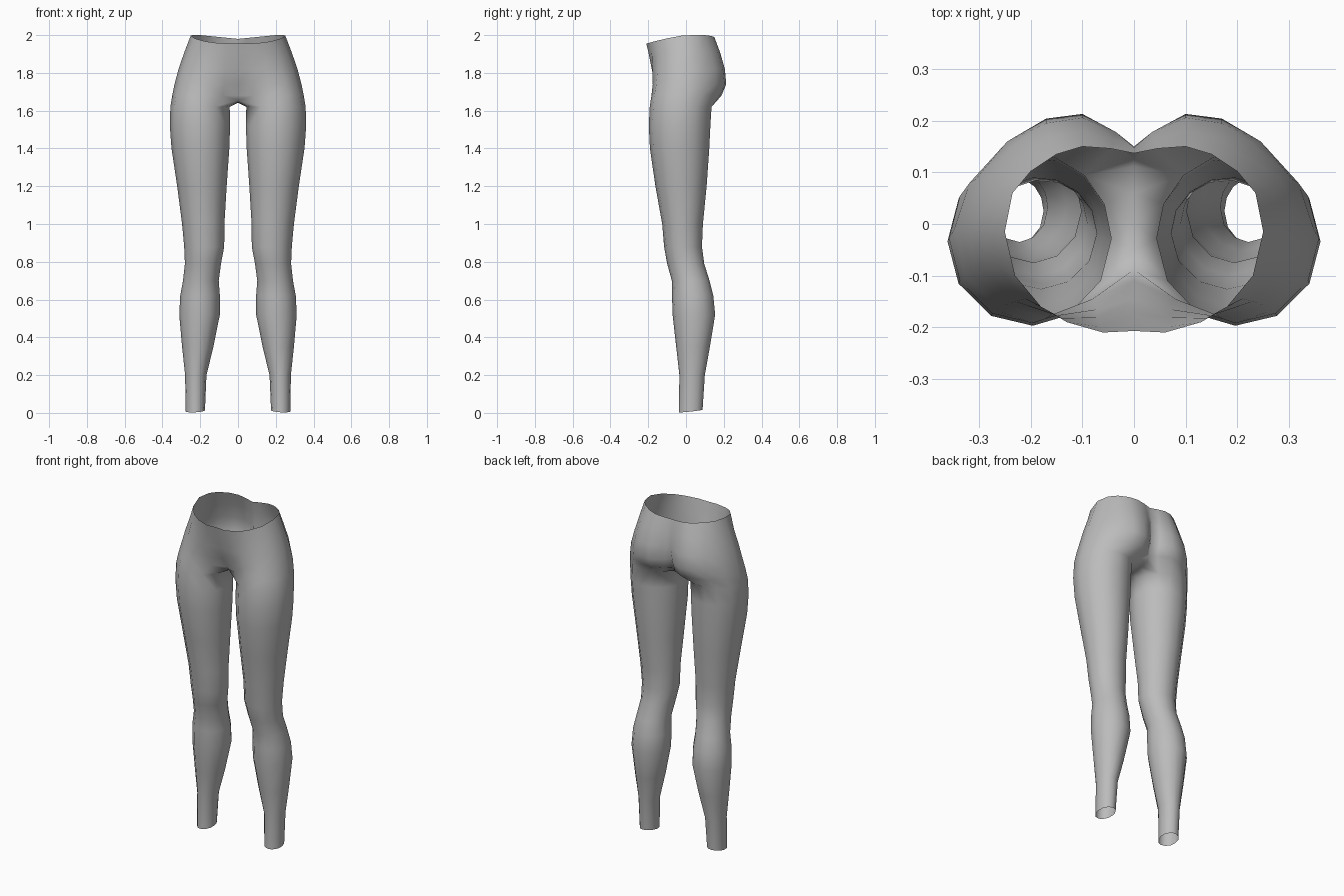
import bpy, bmesh, math

grey = bpy.data.materials.new("fabric grey")
grey.diffuse_color = (0.5, 0.5, 0.5, 1)

# Ring directions, from the inner front round the outside to the inner back;
# the last three face the other leg.
ANGLES = [240, 268, 298, 330, 0, 30, 58, 84, 108, 132, 156, 180, 210]
CHAIN = 10

# Leg cross-sections: z, inner x, outer x, front y, back y
LEG = [
    (0.01, 0.175, 0.277, -0.038, 0.088),
    (0.20, 0.167, 0.280, -0.035, 0.100),
    (0.35, 0.130, 0.296, -0.052, 0.127),
    (0.52, 0.096, 0.311, -0.071, 0.155),
    (0.62, 0.096, 0.306, -0.074, 0.145),
    (0.70, 0.102, 0.291, -0.075, 0.125),
    (0.79, 0.090, 0.281, -0.100, 0.097),
    (0.88, 0.073, 0.285, -0.116, 0.085),
    (1.00, 0.072, 0.296, -0.126, 0.090),
    (1.20, 0.060, 0.322, -0.162, 0.110),
    (1.40, 0.046, 0.352, -0.191, 0.124),
    (1.52, 0.042, 0.361, -0.197, 0.130),
    (1.62, 0.044, 0.358, -0.192, 0.136),
]

# Hip half-outlines, from front centre round the outside to back centre
HIPS = [
    (1.68, [(0, -.11), (.08, -.145), (.17, -.183), (.265, -.168), (.328, -.10), (.348, -.01),
            (.318, .08), (.25, .145), (.17, .18), (.10, .188), (.035, .155), (0, .125)]),
    (1.74, [(0, -.145), (.07, -.165), (.16, -.176), (.25, -.157), (.312, -.095), (.336, -.01),
            (.308, .085), (.245, .16), (.17, .204), (.10, .213), (.035, .178), (0, .142)]),
    (1.82, [(0, -.175), (.07, -.181), (.15, -.177), (.23, -.15), (.29, -.09), (.315, -.01),
            (.285, .085), (.23, .155), (.17, .195), (.10, .206), (.035, .178), (0, .15)]),
    (1.91, [(0, -.197), (.065, -.199), (.14, -.182), (.21, -.145), (.26, -.085), (.284, -.01),
            (.262, .07), (.215, .13), (.16, .168), (.10, .18), (.04, .165), (0, .148)]),
]
WAIST = [(0, -.207), (.06, -.21), (.13, -.19), (.18, -.16), (.23, -.10), (.25, -.015),
         (.235, .06), (.20, .102), (.15, .135), (.10, .15), (.045, .146), (0, .137)]


def waist_z(x, y):
    if y < 0:
        return 2 - 0.045 * (-y / 0.21) ** 1.3
    return 2 - 0.02 * max(0, 1 - x / 0.2)


bm = bmesh.new()


def bridge(low, high):
    for i in range(len(low) - 1):
        bm.faces.new((low[i], low[i + 1], high[i + 1], high[i]))


# Leg tube
rings = []
for k, (z, xi, xo, yf, yb) in enumerate(LEG):
    cx, rx, cy, ry = (xi + xo) / 2, (xo - xi) / 2, (yf + yb) / 2, (yb - yf) / 2
    ring = []
    for a in ANGLES:
        c, s = math.cos(math.radians(a)), math.sin(math.radians(a))
        tilt = 0.007 * s - 0.003 * c if k == 0 else 0      # slanted hem
        ring.append(bm.verts.new((cx + rx * c, cy + ry * s, z + tilt)))
    rings.append(ring)
for a, b in zip(rings, rings[1:]):
    bridge(a + a[:1], b + b[:1])

# Crotch strip along the centre, from back to front
centre = [bm.verts.new((0, y, z)) for y, z in
          [(.112, 1.655), (.06, 1.645), (0, 1.642), (-.05, 1.645), (-.088, 1.655)]]
top = rings[-1]
bridge(top[CHAIN - 1:] + top[:1], centre)

# Hips and waist
previous = [centre[-1]] + top[:CHAIN] + [centre[0]]
rows = [[(x, y, z) for x, y in row] for z, row in HIPS]
rows.append([(x, y, waist_z(x, y)) for x, y in WAIST])
for row in rows:
    verts = [bm.verts.new(p) for p in row]
    bridge(previous, verts)
    previous = verts

for f in bm.faces:
    f.smooth = True
mesh = bpy.data.meshes.new("leggings")
bm.to_mesh(mesh)
bm.free()
mesh.materials.append(grey)
leggings = bpy.data.objects.new("leggings", mesh)
bpy.context.collection.objects.link(leggings)

# Other half
mirror = leggings.modifiers.new("mirror", 'MIRROR')
mirror.use_clip = True
mirror.merge_threshold = 0.0005
